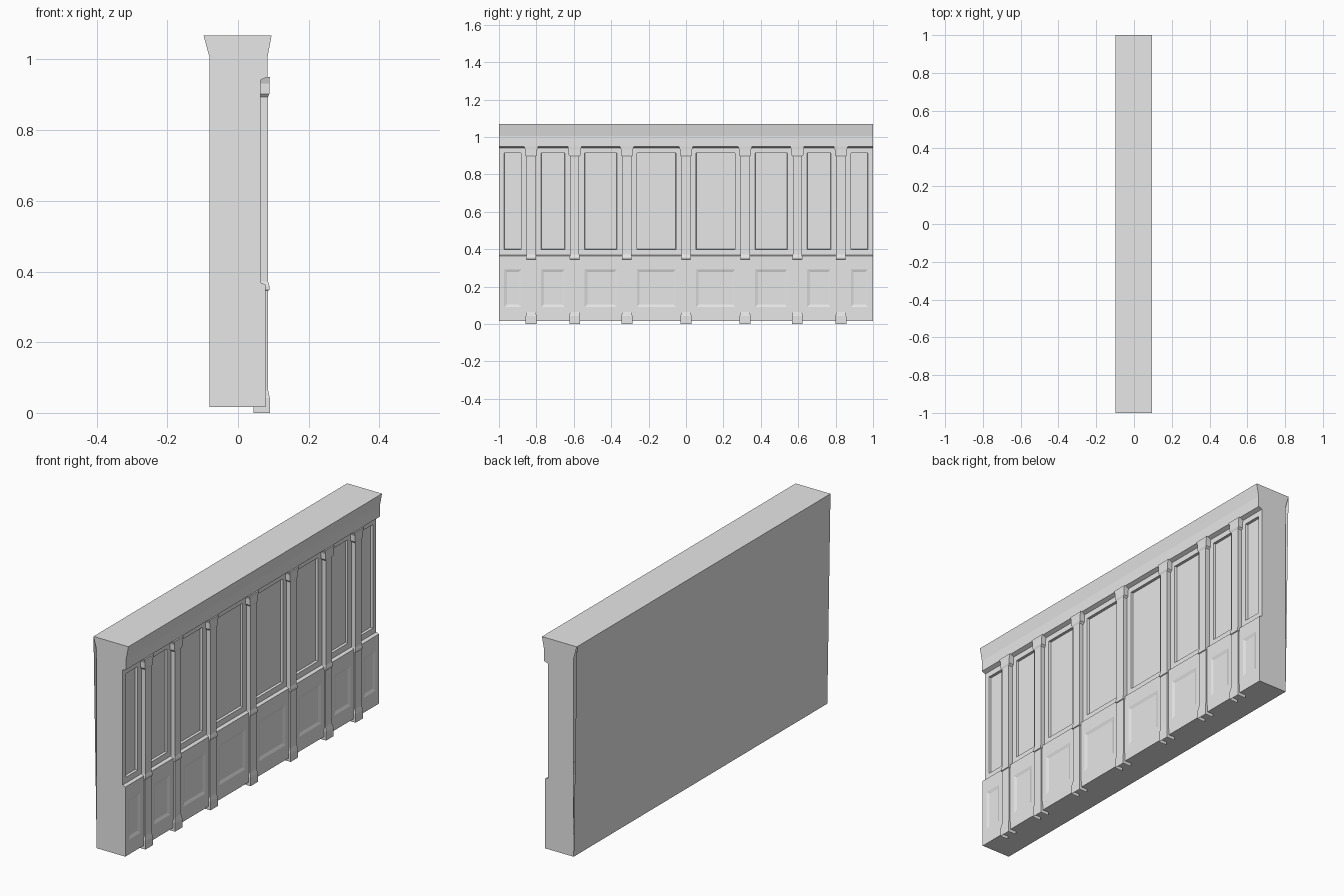
import bpy, bmesh

if "Cube" in bpy.data.objects:
    bpy.data.objects.remove(bpy.data.objects["Cube"])

stone = bpy.data.materials.new("plain_grey")
stone.diffuse_color = (0.8, 0.8, 0.8, 1)
stone.use_nodes = True
stone.node_tree.nodes["Principled BSDF"].inputs["Base Color"].default_value = stone.diffuse_color

PILASTERS = [-0.828, -0.595, -0.316, 0.0, 0.316, 0.595, 0.828]
HALF = 0.027  # pilaster half width


def finish(bm, name):
    mesh = bpy.data.meshes.new(name)
    bm.to_mesh(mesh)
    bm.free()
    mesh.materials.append(stone)
    ob = bpy.data.objects.new(name, mesh)
    bpy.context.collection.objects.link(ob)
    return ob


def face(bm, pts):
    return bm.faces.new([bm.verts.new(p) for p in pts])


def strip(bm, a, b, y0=-1.0, y1=1.0):
    """Quad swept along y between two (x, z) profile points, a below b on the front."""
    return face(bm, [(a[0], y0, a[1]), (a[0], y1, a[1]),
                     (b[0], y1, b[1]), (b[0], y0, b[1])])


# Wall profile (x, z), anticlockwise from the lower back corner
profile = [(-0.08, 0.016), (0.078, 0.016), (0.078, 0.363), (0.063, 0.369),
           (0.063, 0.942), (0.083, 0.95), (0.083, 1.004), (0.095, 1.068),
           (-0.0975, 1.068), (-0.08, 1.004)]

# Wall shell: underside, ledge, frieze, flared cornice, top, one sloping back
bm = bmesh.new()
for i in (0, 2, 4, 5, 6, 7):
    strip(bm, profile[i], profile[i + 1])
strip(bm, profile[8], profile[0])
face(bm, [(x, -1, z) for x, z in profile])
face(bm, [(x, 1, z) for x, z in reversed(profile)])
finish(bm, "wall_shell")


# Panel: frame, slope to a recessed centre
def panel(bm, y0, y1, z0, z1, x, hole, slope, depth):
    def ring(a, b, c, d, xx):
        return [bm.verts.new((xx, *p)) for p in ((a, c), (b, c), (b, d), (a, d))]
    a, b, c, d = hole
    rings = [ring(y0, y1, z0, z1, x), ring(a, b, c, d, x),
             ring(a + slope, b - slope, c + slope, d - slope, x - depth)]
    for r, s in zip(rings, rings[1:]):
        for i in range(4):
            j = (i + 1) % 4
            bm.faces.new((r[i], r[j], s[j], s[i]))
    bm.faces.new(rings[-1])


upper, lower = bmesh.new(), bmesh.new()
edges = [-1.0] + PILASTERS + [1.0]
for k, (p, q) in enumerate(zip(edges, edges[1:])):
    a = p + (0.027 if k == 0 else 0.053)
    b = q - (0.027 if k == len(edges) - 2 else 0.053)
    panel(upper, p, q, 0.369, 0.942, 0.063, (a, b, 0.398, 0.915), 0.002, 0.012)
    panel(lower, p, q, 0.016, 0.363, 0.078, (a, b, 0.09, 0.292), 0.015, 0.005)
finish(upper, "upper_panels")
finish(lower, "lower_panels")

# Pilaster: stations of (z, half width, front x, back x), open at the back and foot
stations = [(0.0, 0.029, 0.09, 0.044), (0.042, 0.029, 0.09, 0.044),
            (0.065, HALF - 0.002, 0.085, 0.055), (0.346, HALF - 0.002, 0.085, 0.06),
            (0.348, HALF, 0.089, 0.06), (0.359, HALF, 0.089, 0.06),
            (0.372, HALF - 0.003, 0.085, 0.06), (0.894, HALF - 0.003, 0.085, 0.06),
            (0.903, 0.032, 0.0885, 0.06), (0.932, 0.032, 0.0885, 0.06),
            (0.95, 0.038, 0.09, 0.06)]
for n, y in enumerate(PILASTERS):
    bm = bmesh.new()
    rows = [[bm.verts.new(p) for p in ((xb, y - h, z), (xf, y - h, z),
                                       (xf, y + h, z), (xb, y + h, z))]
            for z, h, xf, xb in stations]
    for r, s in zip(rows, rows[1:]):
        for i in range(3):
            bm.faces.new((r[i], r[i + 1], s[i + 1], s[i]))
    bm.faces.new(rows[-1])
    finish(bm, f"pilaster_{n + 1}")
